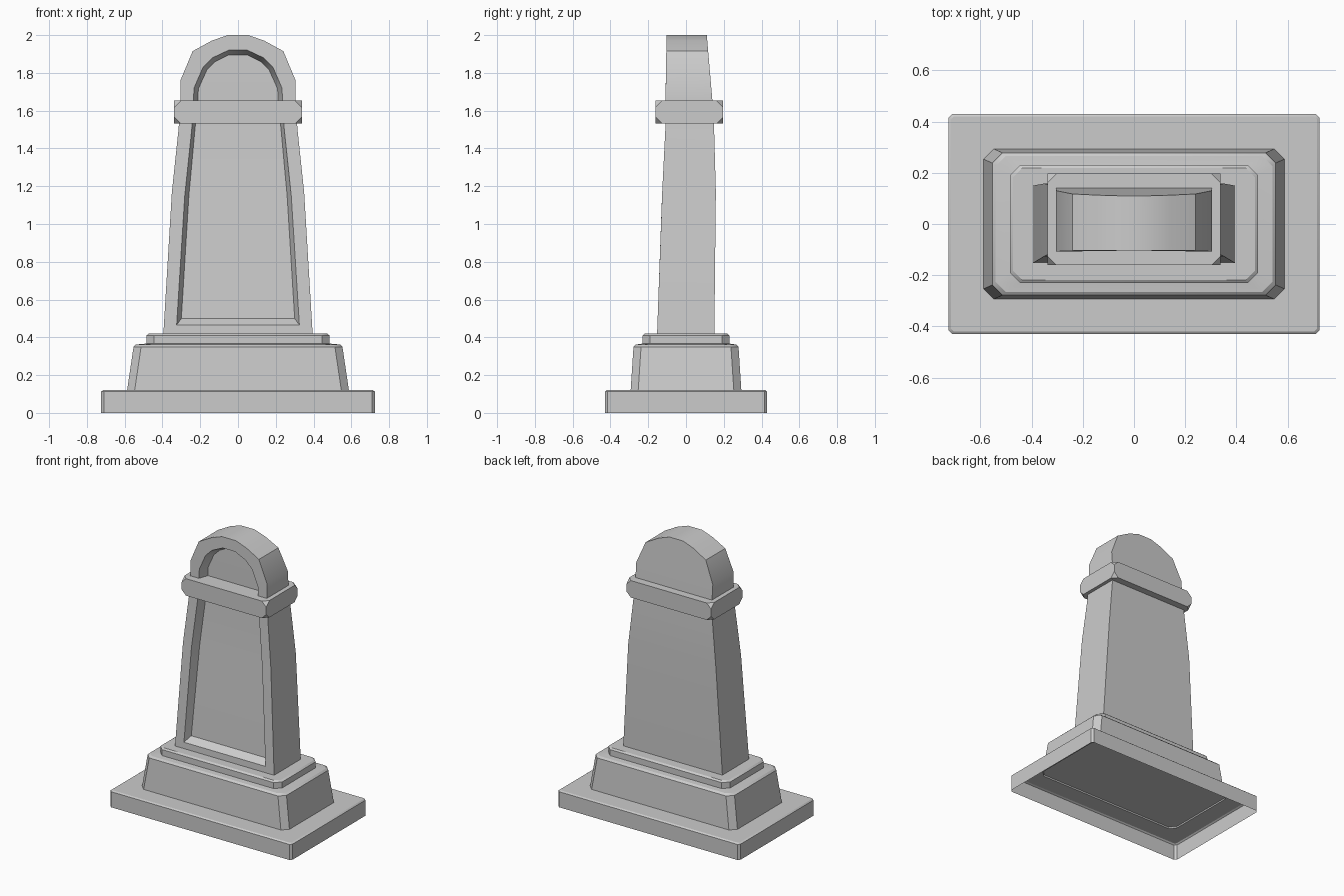
import bpy, bmesh, math

if "Cube" in bpy.data.objects:
    bpy.data.objects.remove(bpy.data.objects["Cube"])


def interp(pts, z):
    for (z0, v0), (z1, v1) in zip(pts, pts[1:]):
        if z <= z1:
            return v0 + (v1 - v0) * (z - z0) / (z1 - z0)
    return pts[-1][1]


def finish(bm, name, angle=30):
    bmesh.ops.recalc_face_normals(bm, faces=bm.faces)
    me = bpy.data.meshes.new(name)
    bm.to_mesh(me)
    bm.free()
    ob = bpy.data.objects.new(name, me)
    bpy.context.collection.objects.link(ob)
    bpy.ops.object.select_all(action='DESELECT')
    ob.select_set(True)
    bpy.context.view_layer.objects.active = ob
    bpy.ops.object.shade_smooth_by_angle(angle=math.radians(angle))
    return ob


def bridge(bm, a, b):
    n = len(a)
    for i in range(n):
        j = (i + 1) % n
        bm.faces.new((a[i], a[j], b[j], b[i]))


def octagon_loft(name, rings, cap_start, cap_end):
    # stacked rectangles with cut corners: (half x, half y, corner cut, z)
    bm = bmesh.new()
    loops = []
    for x, y, c, z in rings:
        pts = [(x, y - c), (x - c, y), (c - x, y), (-x, y - c),
               (-x, c - y), (c - x, -y), (x - c, -y), (x, c - y)]
        loops.append([bm.verts.new((px, py, z)) for px, py in pts])
    for a, b in zip(loops, loops[1:]):
        bridge(bm, a, b)
    if cap_start:
        bm.faces.new(loops[0])
    if cap_end:
        bm.faces.new(loops[-1])
    return finish(bm, name)


# Hollow bottom slab, open underneath
octagon_loft("plinth_slab", [
    (0.725, 0.43, 0.015, 0), (0.725, 0.43, 0.015, 0.112),
    (0.715, 0.42, 0.012, 0.12), (0.585, 0.292, 0.04, 0.12)], False, False)

# Sloped block with a stepped top
octagon_loft("sloped_base", [
    (0.583, 0.29, 0.04, 0.13), (0.587, 0.293, 0.04, 0.12),
    (0.553, 0.278, 0.04, 0.35), (0.54, 0.265, 0.038, 0.362),
    (0.485, 0.23, 0.04, 0.367), (0.485, 0.23, 0.04, 0.41),
    (0.472, 0.218, 0.035, 0.42)], True, True)

# Tapered shaft with an arched head and a recessed front panel
FRONT = [(0.42, -0.153), (1.15, -0.127), (1.53, -0.108), (1.7, -0.108), (2, -0.103)]
BACK = [(0.42, 0.15), (0.8, 0.158), (1.17, 0.158), (1.53, 0.148), (1.65, 0.14), (2, 0.11)]
DEPTH = [(0.42, 0.045), (1.5, 0.07), (2, 0.065)]
OUTER = [(.395, .42), (.35, 1.17), (.315, 1.5), (.305, 1.65),
         (.305, 1.76), (.24, 1.915), (.14, 1.97), (.055, 2.0)]
RECESS = [(.325, .465), (.282, 1.15), (.245, 1.5), (.236, 1.65),
          (.233, 1.72), (.185, 1.83), (.135, 1.88), (.05, 1.92)]
PANEL = [(.30, .50), (.26, 1.15), (.228, 1.5), (.212, 1.65),
         (.21, 1.715), (.165, 1.815), (.12, 1.86), (.05, 1.895)]

bm = bmesh.new()


def ring(half, y_of_z):
    pts = half + [(-x, z) for x, z in reversed(half)]
    return [bm.verts.new((x, y_of_z(z), z)) for x, z in pts]


loops = [ring(OUTER, lambda z: interp(BACK, z)),
         ring(OUTER, lambda z: interp(FRONT, z)),
         ring(RECESS, lambda z: interp(FRONT, z)),
         ring(PANEL, lambda z: interp(FRONT, z) + interp(DEPTH, z))]
for a, b in zip(loops, loops[1:]):
    bridge(bm, a, b)
for lp in (loops[0], loops[-1]):
    n = len(lp)
    for i in range(n // 2 - 1):
        bm.faces.new((lp[i], lp[i + 1], lp[n - 2 - i], lp[n - 1 - i]))
finish(bm, "shaft")

# Neck band: box with its eight corners cut off
bm = bmesh.new()
bmesh.ops.create_cube(bm, size=1)
for v in bm.verts:
    v.co = (v.co.x * 0.675, v.co.y * 0.357 + 0.018, v.co.z * 0.122 + 1.592)
bmesh.ops.bevel(bm, geom=bm.verts[:], offset=0.035, segments=1,
                affect='VERTICES', profile=0.5)
finish(bm, "neck_band", 20)
